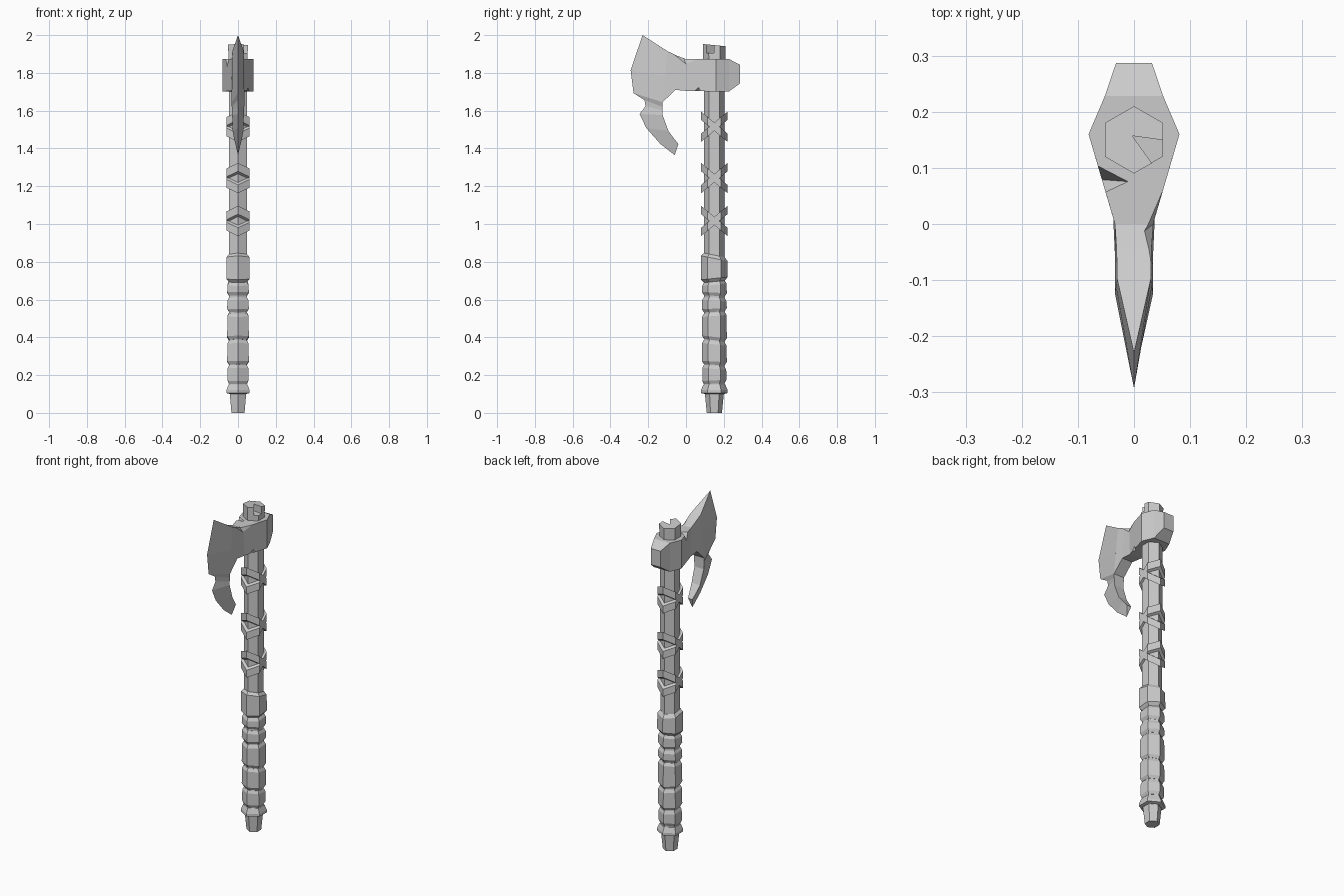
import bpy, bmesh, math

if "Cube" in bpy.data.objects:
    bpy.data.objects.remove(bpy.data.objects["Cube"])

grey = bpy.data.materials.new("plain_grey")
grey.use_nodes = True
grey.diffuse_color = (0.6, 0.6, 0.6, 1)
grey.node_tree.nodes["Principled BSDF"].inputs["Base Color"].default_value = (0.6, 0.6, 0.6, 1)

SHAFT_Y = 0.15


def finish(name, bm):
    bmesh.ops.recalc_face_normals(bm, faces=bm.faces)
    mesh = bpy.data.meshes.new(name)
    bm.to_mesh(mesh)
    bm.free()
    mesh.materials.append(grey)
    obj = bpy.data.objects.new(name, mesh)
    bpy.context.collection.objects.link(obj)
    return obj


def loft(name, sections):
    """Skin a list of equal point loops and cap both ends."""
    bm = bmesh.new()
    loops = [[bm.verts.new(p) for p in s] for s in sections]
    for a, b in zip(loops, loops[1:]):
        for i in range(len(a)):
            j = (i + 1) % len(a)
            bm.faces.new((a[i], a[j], b[j], b[i]))
    bm.faces.new(loops[0])
    bm.faces.new(loops[-1])
    return finish(name, bm)


def hex_ring(z, r, tilt=0.0):
    ring = []
    for k in range(6):
        a = math.radians(90 + 60 * k)
        x, y = r * math.cos(a), r * math.sin(a)
        ring.append((x, SHAFT_Y + y, z + tilt * y))
    return ring


def hex_stack(name, rings):
    return loft(name, [hex_ring(*r) for r in rings])


def chip(target, points):
    """Knock a convex chunk out of a part."""
    bm = bmesh.new()
    bmesh.ops.convex_hull(bm, input=[bm.verts.new(p) for p in points])
    cutter = finish("chip_cutter", bm)
    cutter.hide_render = True
    mod = target.modifiers.new("chip", "BOOLEAN")
    mod.operation, mod.solver, mod.object = "DIFFERENCE", "EXACT", cutter
    bpy.context.view_layer.objects.active = target
    bpy.ops.object.modifier_apply(modifier=mod.name)
    bpy.data.objects.remove(cutter)


# Shaft, pommel and cap
hex_stack("shaft", [(0.1, 0.053), (1.75, 0.055)])
hex_stack("pommel", [(0, 0.04), (0.1, 0.05), (0.105, 0.071), (0.12, 0.071), (0.15, 0.058)])
cap = hex_stack("shaft_cap", [(1.75, 0.057), (1.947, 0.06, -0.1)])
chip(cap, [(x, y, z) for z in (1.905, 2.0)
           for x, y in ((-0.003, 0.157), (0.07, 0.147), (0.045, 0.09))])

# Wrapped grip segments: bottom, top, radius, tilt of each end
segments = [
    (0.155, 0.25, 0.064, 0.05, -0.1),
    (0.255, 0.38, 0.066, -0.05, -0.12),
    (0.385, 0.53, 0.066, -0.12, 0.08),
    (0.535, 0.61, 0.066, 0.05, -0.05),
    (0.62, 0.695, 0.066, -0.05, 0.1),
    (0.695, 0.835, 0.071, 0.1, -0.2),
]
for i, (low, high, r, t0, t1) in enumerate(segments):
    hex_stack(f"grip_wrap_{i + 1}", [(low, 0.055, t0), (low + 0.017, r, t0),
                                     (high - 0.017, r - 0.001, t1), (high, 0.055, t1)])

# Crossed bands
for i, z in enumerate((1.016, 1.243, 1.515)):
    for side, slope in (("rising", 0.83), ("falling", -0.83)):
        hex_stack(f"{side}_band_{i + 1}", [(z - 0.022, 0.07, slope), (z + 0.022, 0.07, slope)])

# Axe head body: top y, top z, bottom y, bottom z, half width at top and bottom
body = [
    (-0.098, 1.915, -0.124, 1.645, 0.03, 0.034),
    (-0.045, 1.89, -0.055, 1.71, 0.031, 0.034),
    (0.0, 1.873, 0.01, 1.704, 0.034, 0.037),
    (0.16, 1.873, 0.16, 1.702, 0.081, 0.081),
    (0.228, 1.873, 0.228, 1.702, 0.052, 0.052),
    (0.287, 1.842, 0.287, 1.745, 0.032, 0.032),
]
head = loft("axe_head", [[(-wt, yt, zt), (wt, yt, zt), (wb, yb, zb), (-wb, yb, zb)]
                         for yt, zt, yb, zb, wt, wb in body])
chip(head, [(0.06, 0.085, 1.88), (0.015, -0.015, 1.885), (0.028, -0.09, 1.92),
            (0.048, 0.01, 1.82), (0.09, 0.0, 1.9)])
chip(head, [(-0.075, 0.115, 1.885), (-0.003, 0.075, 1.88), (-0.06, 0.045, 1.885),
            (-0.07, 0.08, 1.82), (-0.1, 0.08, 1.88)])
chip(head, [(0.08, 0.1, 1.69), (0.03, 0.06, 1.69), (0.05, 0.01, 1.69), (0.062, 0.07, 1.735)])

# Bearded blade: thick spine y, z, half width, then sharp edge y, z
blade = [
    (-0.098, 1.915, 0.03, -0.23, 2.0),
    (-0.111, 1.78, 0.032, -0.293, 1.815),
    (-0.124, 1.645, 0.034, -0.278, 1.693),
    (-0.124, 1.62, 0.033, -0.22, 1.656),
    (-0.124, 1.6, 0.032, -0.214, 1.624),
    (-0.124, 1.577, 0.031, -0.246, 1.582),
    (-0.093, 1.492, 0.028, -0.21, 1.508),
    (-0.067, 1.457, 0.022, -0.135, 1.423),
    (-0.04, 1.423, 0.014, -0.06, 1.365),
]
loft("blade", [[(-w, y, z), (w, y, z), (0, ye, ze)] for y, z, w, ye, ze in blade])
